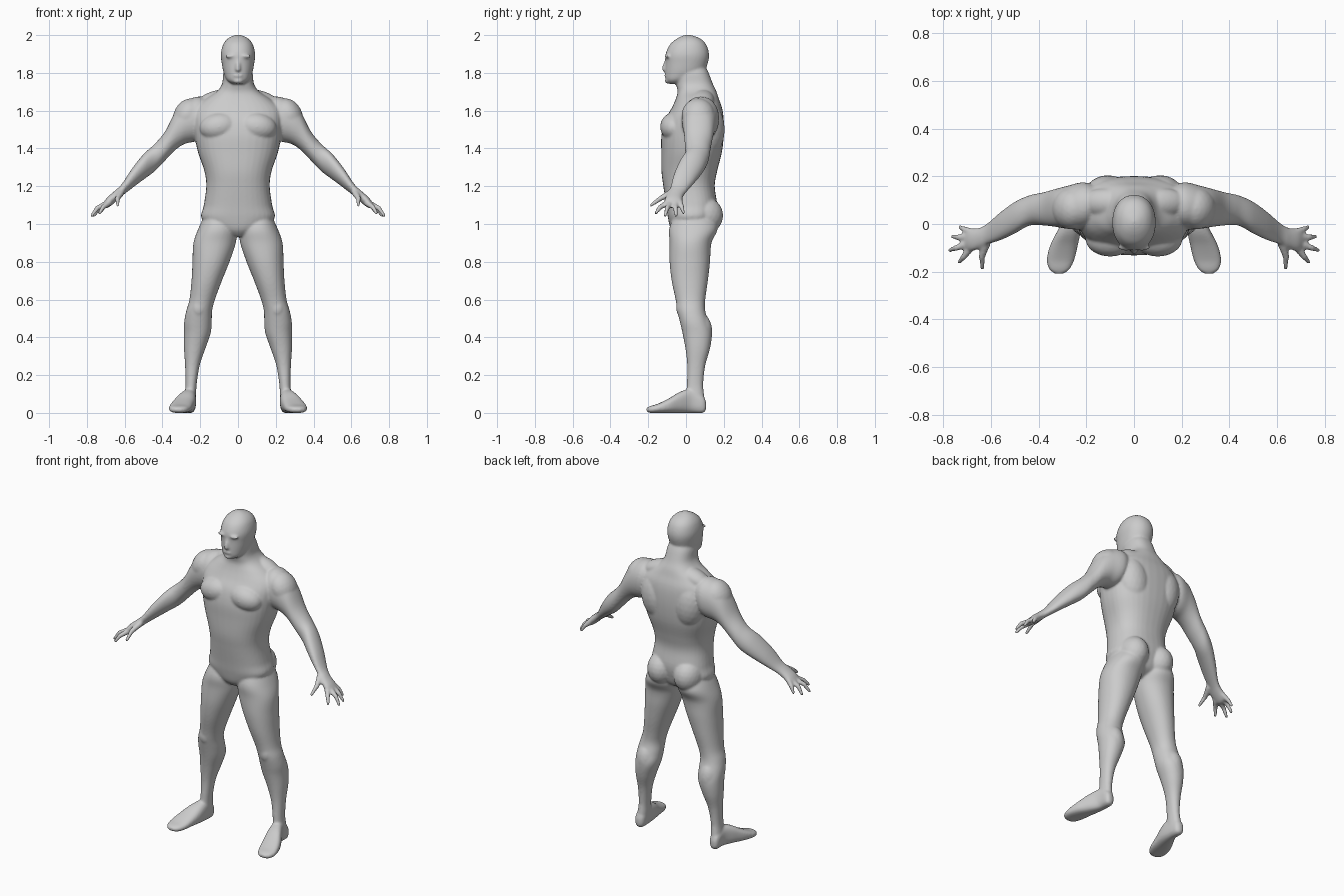
import bpy, bmesh, math
from mathutils import Vector, Matrix

bm = bmesh.new()


def smooth_rows(rows, steps=5):
    """Catmull-Rom interpolation between the given slices."""
    p = [rows[0]] + rows + [rows[-1]]
    out = []
    for i in range(1, len(p) - 2):
        for k in range(steps):
            t = k / steps
            out.append([0.5 * (2 * b + (c - a) * t + (2 * a - 5 * b + 4 * c - d) * t * t
                               + (3 * b - a - 3 * c + d) * t ** 3)
                        for a, b, c, d in zip(*p[i - 1:i + 3])])
    return out + [list(rows[-1])]


def loft(axis, rows, power=2.2, side=1, n=36):
    """Rows are (position on axis, min/max of the two other axes)."""
    others = [i for i in range(3) if i != axis]
    rings = []
    for pos, a0, a1, b0, b1 in smooth_rows(rows):
        ring = []
        for k in range(n):
            t = 2 * math.pi * k / n
            c, s = math.cos(t), math.sin(t)
            co = [0, 0, 0]
            co[axis] = pos
            co[others[0]] = (a0 + a1) / 2 + (a1 - a0) / 2 * math.copysign(abs(c) ** (2 / power), c)
            co[others[1]] = (b0 + b1) / 2 + (b1 - b0) / 2 * math.copysign(abs(s) ** (2 / power), s)
            co[0] *= side
            ring.append(bm.verts.new(co))
        rings.append(ring)
    faces = [bm.faces.new(rings[0]), bm.faces.new(rings[-1][::-1])]
    for r, q in zip(rings, rings[1:]):
        for k in range(n):
            j = (k + 1) % n
            faces.append(bm.faces.new((r[k], q[k], q[j], r[j])))
    bmesh.ops.recalc_face_normals(bm, faces=faces)


def blob(c, r, tilt=0, side=1):
    """Ellipsoid muscle, tilted about the y axis."""
    m = (Matrix.Translation((c[0] * side, c[1], c[2])) @ Matrix.Rotation(tilt * side, 4, 'Y')
         @ Matrix.Diagonal((*r, 1)))
    bmesh.ops.create_icosphere(bm, subdivisions=3, radius=1, matrix=m)


def digit(points, r0, r1, side=1):
    """Tapered rounded finger through the points."""
    pts = [Vector((p[0] * side, p[1], p[2])) for p in points]
    n = len(pts) - 1
    rad = [r0 + (r1 - r0) * i / n for i in range(n + 1)]
    for p, r in zip(pts, rad):
        blob(p, (r, r, r))
    for i in range(n):
        d = pts[i + 1] - pts[i]
        m = Matrix.Translation((pts[i] + pts[i + 1]) / 2) @ d.to_track_quat('Z', 'Y').to_matrix().to_4x4()
        bmesh.ops.create_cone(bm, cap_ends=True, segments=16, radius1=rad[i],
                              radius2=rad[i + 1], depth=d.length, matrix=m)


# Torso and neck: z, half width, front, back
torso = [(.935, .03, -.05, .07), (.97, .12, -.08, .13), (1.03, .193, -.095, .155),
         (1.1, .181, -.105, .165), (1.2, .168, -.12, .152), (1.28, .178, -.13, .165),
         (1.38, .212, -.131, .19), (1.47, .23, -.13, .2), (1.55, .238, -.112, .2),
         (1.61, .23, -.078, .192), (1.66, .175, -.055, .175), (1.7, .115, -.045, .162),
         (1.74, .085, -.052, .143), (1.8, .077, -.055, .12), (1.84, .06, -.04, .1)]
loft(2, [(z, -w, w, f, b) for z, w, f, b in torso], 2.4)

# Head: z, half width, front, back
head = [(1.742, .03, -.09, -.03), (1.762, .058, -.106, .02), (1.8, .076, -.11, .09),
        (1.85, .086, -.109, .115), (1.9, .091, -.108, .122), (1.95, .079, -.085, .107),
        (1.98, .056, -.05, .078), (1.996, .028, -.018, .04), (2.002, .006, .005, .015)]
loft(2, [(z, -w, w, f, b) for z, w, f, b in head], 2.15)

# Face: nose, lips, chin
digit([(0, -.1, 1.875), (0, -.112, 1.84), (0, -.113, 1.82)], .009, .014)
blob((0, -.104, 1.785), (.026, .012, .009))
blob((0, -.098, 1.757), (.026, .014, .014))

arm = [(.15, .02, .15, 1.52, 1.655), (.21, -.02, .175, 1.445, 1.675), (.28, -.02, .16, 1.425, 1.648),
       (.33, -.012, .147, 1.393, 1.597), (.385, -.006, .132, 1.337, 1.492),
       (.44, -.007, .12, 1.28, 1.425), (.5, -.04, .093, 1.235, 1.37), (.56, -.068, .05, 1.19, 1.295),
       (.615, -.086, .003, 1.147, 1.212), (.65, -.104, -.016, 1.115, 1.178),
       (.69, -.115, -.022, 1.085, 1.143), (.712, -.095, -.04, 1.09, 1.115)]

leg = [(1.07, .05, .165, -.05, .13), (.98, .008, .208, -.088, .168), (.9, .012, .236, -.087, .135),
       (.8, .045, .241, -.087, .127), (.7, .085, .246, -.076, .116), (.6, .122, .257, -.055, .102),
       (.54, .137, .274, -.046, .102), (.48, .139, .285, -.032, .12), (.42, .145, .286, -.018, .137),
       (.34, .173, .286, -.003, .127), (.25, .203, .28, .007, .102), (.15, .219, .278, .005, .091),
       (.08, .222, .284, 0, .098), (.02, .226, .284, .005, .1)]

foot = [(.107, .248, .27, .02, .055), (.09, .228, .285, 0, .09), (.03, .222, .292, 0, .125),
        (-.03, .224, .322, 0, .112), (-.09, .236, .352, 0, .077), (-.15, .25, .366, 0, .048),
        (-.19, .27, .356, 0, .036), (-.209, .295, .332, .008, .026)]

for s in (1, -1):
    loft(0, arm, 2.1, s)
    loft(2, leg, 2.15, s)
    loft(1, foot, 2.6, s)
    # Fingers and thumb
    digit([(.62, -.08, 1.165), (.638, -.135, 1.135), (.636, -.185, 1.1)], .019, .009, s)
    for base, mid, tip in (((.685, -.1, 1.11), (.715, -.138, 1.088), (.733, -.16, 1.058)),
                           ((.69, -.08, 1.11), (.745, -.1, 1.085), (.773, -.11, 1.045)),
                           ((.69, -.055, 1.11), (.735, -.056, 1.085), (.762, -.053, 1.045)),
                           ((.68, -.035, 1.12), (.712, -.022, 1.09), (.73, -.014, 1.06))):
        digit([base, mid, tip], .017, .009, s)
    # Chest, shoulder blade, shoulder, trapezius
    blob((.1, -.062, 1.515), (.105, .075, .075), .15, s)
    blob((.11, .115, 1.5), (.1, .09, .15), .15, s)
    blob((.265, .065, 1.575), (.075, .088, .095), -.5, s)
    blob((.12, .09, 1.655), (.11, .06, .05), .3, s)
    # Buttock, knee cap, calf
    blob((.09, .095, 1.045), (.085, .102, .1), 0, s)
    blob((.208, -.012, .555), (.042, .04, .055), 0, s)
    blob((.215, .075, .43), (.06, .064, .1), 0, s)
    # Brow
    blob((.035, -.098, 1.888), (.035, .014, .01), 0, s)

mesh = bpy.data.meshes.new("human_body")
bm.to_mesh(mesh)
bm.free()
body = bpy.data.objects.new("human_body", mesh)
bpy.context.collection.objects.link(body)

# Fuse all parts into one smooth skin
remesh = body.modifiers.new("fuse", 'REMESH')
remesh.mode = 'VOXEL'
remesh.voxel_size = .0065
remesh.use_smooth_shade = True
relax = body.modifiers.new("relax", 'SMOOTH')
relax.factor = .5
relax.iterations = 7
